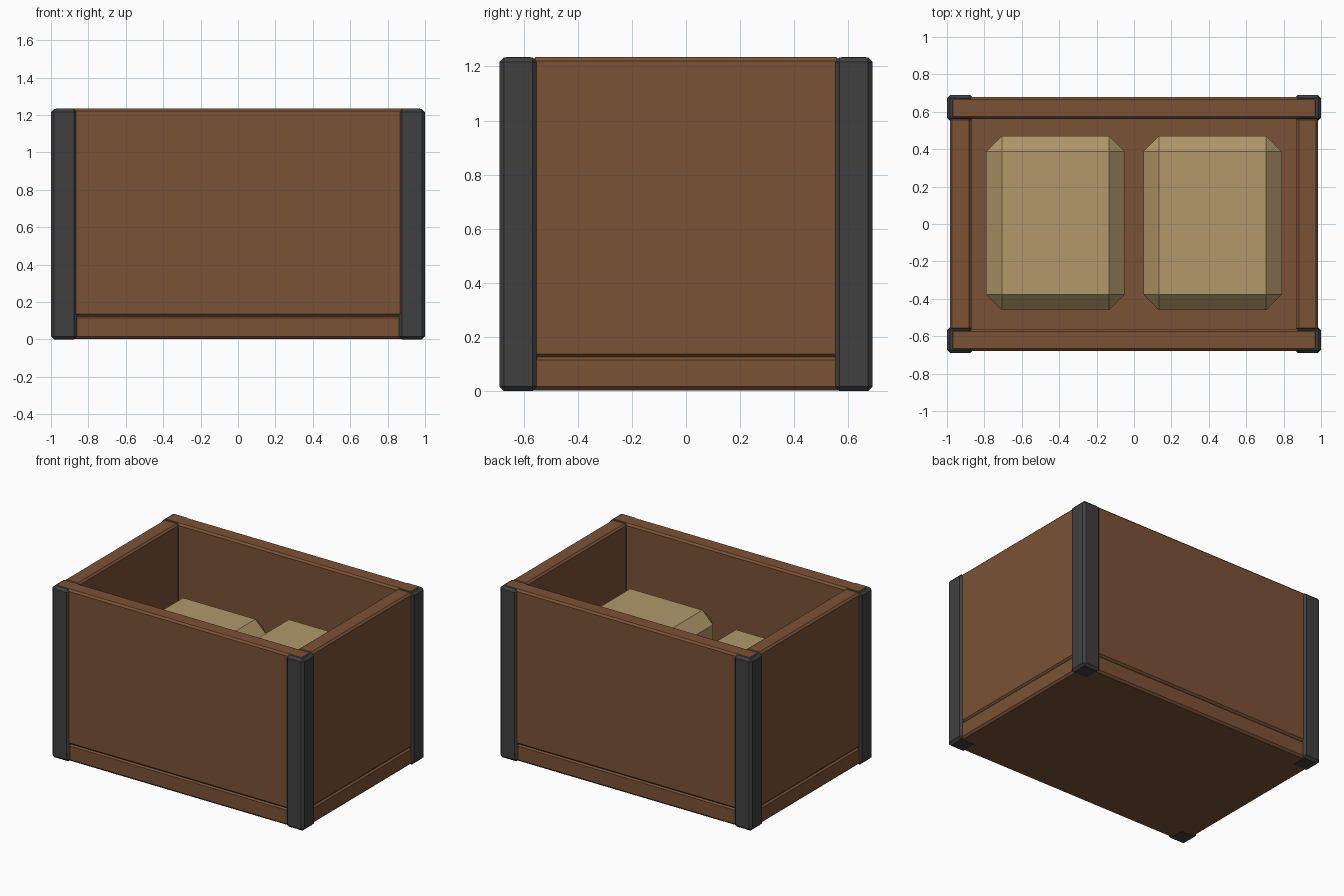
import bpy, bmesh

if "Cube" in bpy.data.objects:
    bpy.data.objects.remove(bpy.data.objects["Cube"])


def material(name, rgb):
    m = bpy.data.materials.new(name)
    m.diffuse_color = (*rgb, 1.0)
    m.use_nodes = True
    m.node_tree.nodes["Principled BSDF"].inputs["Base Color"].default_value = m.diffuse_color
    return m


WOOD = material("brown wood", (0.198, 0.084, 0.037))
IRON = material("dark iron", (0.051, 0.051, 0.051))
STRAW = material("straw tan", (0.44, 0.315, 0.145))


def chamfered_box(name, lo, hi, chamfer, mat):
    """Flat-shaded box between two corners with every edge chamfered."""
    bm = bmesh.new()
    bmesh.ops.create_cube(bm, size=1.0)
    for v in bm.verts:
        v.co = [(a + b) / 2 + c * (b - a) for a, b, c in zip(lo, hi, v.co)]
    bmesh.ops.bevel(bm, geom=bm.edges[:], offset=chamfer, segments=1,
                    affect='EDGES', clamp_overlap=True)
    mesh = bpy.data.meshes.new(name)
    bm.to_mesh(mesh)
    bm.free()
    mesh.materials.append(mat)
    ob = bpy.data.objects.new(name, mesh)
    bpy.context.collection.objects.link(ob)
    return ob


def span(side, inner, outer):
    """Ordered interval on the positive or negative side of an axis."""
    return (inner, outer) if side > 0 else (-outer, -inner)


TOP = 1.235

# Floor slab
chamfered_box("floor_slab", (-0.985, -0.675, 0.002), (0.985, 0.675, 0.128), 0.014, WOOD)

# Long boards (front and back), running over the post tops
for sy, label in ((-1, "front"), (1, "back")):
    y0, y1 = span(sy, 0.562, 0.678)
    chamfered_box(label + "_board", (-0.982, y0, 0.124), (0.982, y1, TOP), 0.013, WOOD)

# Short boards (left and right)
for sx, label in ((-1, "left"), (1, "right")):
    x0, x1 = span(sx, 0.868, 0.985)
    chamfered_box(label + "_board", (x0, -0.57, 0.124), (x1, 0.57, TOP - 0.001), 0.013, WOOD)

# Corner posts
for sx, lx in ((-1, "left"), (1, "right")):
    for sy, ly in ((-1, "front"), (1, "back")):
        x0, x1 = span(sx, 0.86, 1.0)
        y0, y1 = span(sy, 0.55, 0.69)
        chamfered_box(f"{ly}_{lx}_post", (x0, y0, 0.0), (x1, y1, TOP - 0.002), 0.017, IRON)

# Two bales, the right one a little taller
for sx, label, height in ((-1, "left", 0.813), (1, "right", 0.882)):
    x0, x1 = span(sx, 0.05, 0.79)
    chamfered_box(label + "_bale", (x0, -0.46, 0.12), (x1, 0.47, height), 0.083, STRAW)
